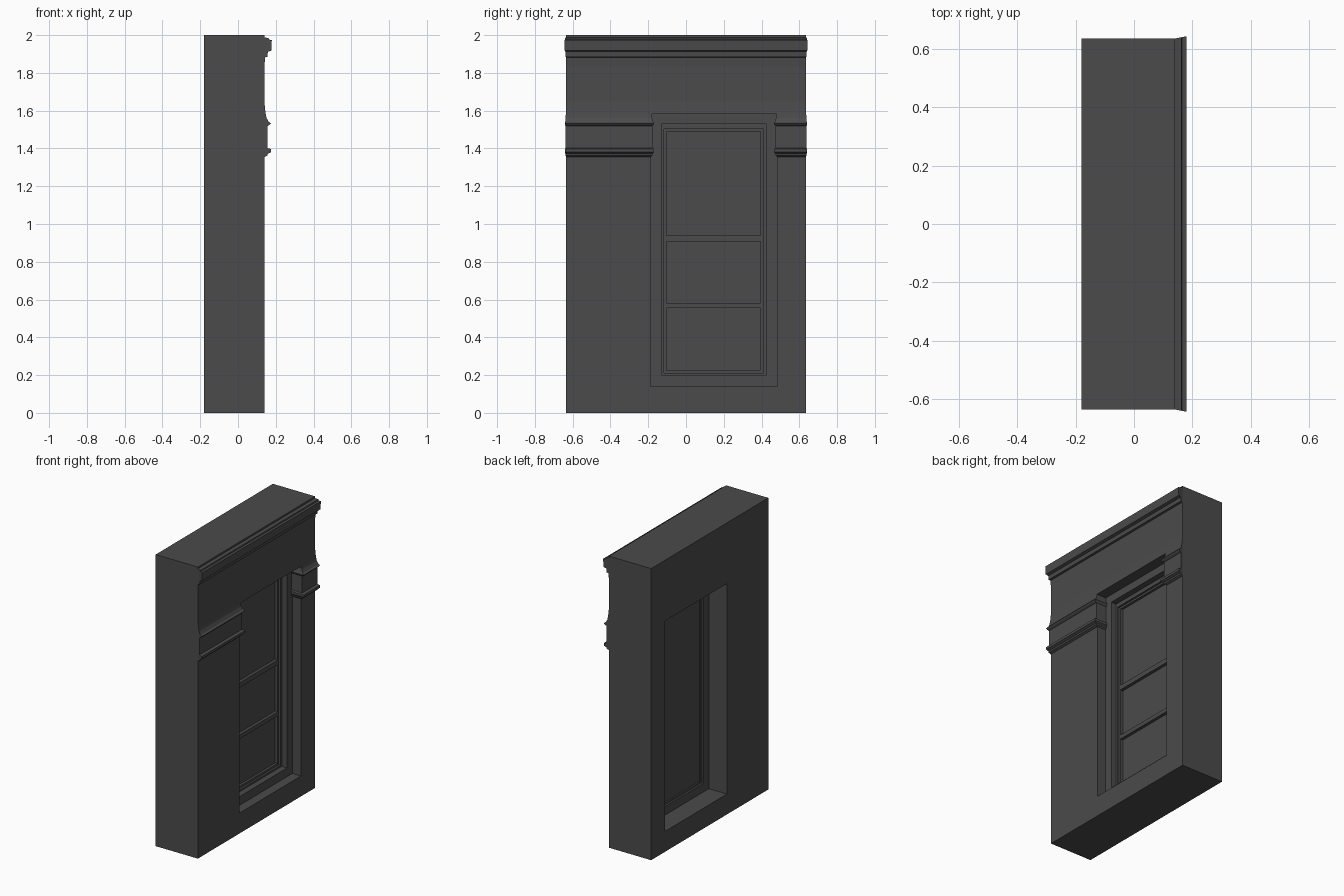
import bpy

if "Cube" in bpy.data.objects:
    bpy.data.objects.remove(bpy.data.objects["Cube"])

# Dark stone colour shared by every part
stone = bpy.data.materials.new("dark_stone")
stone.diffuse_color = (0.07, 0.07, 0.07, 1)
stone.use_nodes = True
stone.node_tree.nodes["Principled BSDF"].inputs["Base Color"].default_value = stone.diffuse_color


def mesh_object(name, verts, faces):
    me = bpy.data.meshes.new(name)
    me.from_pydata(verts, [], faces)
    me.update()
    me.materials.append(stone)
    ob = bpy.data.objects.new(name, me)
    bpy.context.collection.objects.link(ob)
    # consistent outward normals
    bpy.context.view_layer.objects.active = ob
    ob.select_set(True)
    bpy.ops.object.mode_set(mode='EDIT')
    bpy.ops.mesh.select_all(action='SELECT')
    bpy.ops.mesh.normals_make_consistent(inside=False)
    bpy.ops.object.mode_set(mode='OBJECT')
    ob.select_set(False)
    return ob


def box(name, x0, x1, y0, y1, z0, z1):
    verts = [(x, y, z) for x in (x0, x1) for y in (y0, y1) for z in (z0, z1)]
    faces = [(0, 1, 3, 2), (4, 6, 7, 5), (0, 4, 5, 1),
             (2, 3, 7, 6), (0, 2, 6, 4), (1, 5, 7, 3)]
    return mesh_object(name, verts, faces)


def ring(name, outer, inner, x0, x1):
    """Rectangular frame in the yz plane; rectangles are (y0, y1, z0, z1)."""
    verts = []
    for x in (x0, x1):
        for a, b, c, d in (outer, inner):
            verts += [(x, a, c), (x, b, c), (x, b, d), (x, a, d)]
    faces = []
    for i in range(4):
        j = (i + 1) % 4
        faces += [(i, j, 4 + j, 4 + i), (8 + i, 12 + i, 12 + j, 8 + j),
                  (i, 8 + i, 8 + j, j), (4 + i, 4 + j, 12 + j, 12 + i)]
    return mesh_object(name, verts, faces)


def sweep(name, profile, stations):
    """Loft a (projection, z) profile through functions giving (x, y)."""
    n = len(profile)
    verts = [(*s(p), z) for s in stations for p, z in profile]
    faces = [tuple(range(n)), tuple(range((len(stations) - 1) * n, len(stations) * n))]
    for k in range(len(stations) - 1):
        for i in range(n):
            j = (i + 1) % n
            faces.append((k * n + i, k * n + j, (k + 1) * n + j, (k + 1) * n + i))
    return mesh_object(name, verts, faces)


FRONT, BACK, HALF = 0.14, -0.18, 0.635
OPENING = (-0.186, 0.482, 0.14, 1.583)
REVEAL = (-0.13, 0.425, 0.20, 1.53)
STOP = (-0.117, 0.41, 0.212, 1.503)
GLASS = (-0.102, 0.395, 0.227, 1.49)

# Wall with a window opening
ring("wall", (-HALF, HALF, 0, 2), OPENING, BACK, FRONT)

# Stepped window frame, sash and glazing (glazing flush with the sash behind)
ring("window_frame", OPENING, REVEAL, -0.043, 0.075)
ring("window_stop", REVEAL, STOP, -0.03, 0.035)
ring("window_sash", STOP, GLASS, -0.02, 0.022)
box("window_glass", -0.0205, 0.005, GLASS[0], GLASS[1], GLASS[2], GLASS[3])
for name, z0, z1 in (("lower_rail", 0.555, 0.583), ("meeting_rail", 0.907, 0.94)):
    box(name, -0.01, 0.026, GLASS[0], GLASS[1], z0, z1)


def full_width(name, profile):
    sweep(name, profile, [lambda p: (FRONT + p, -HALF - 0.2 * p),
                          lambda p: (FRONT + p, HALF + 0.2 * p)])


# Cornice along the top, and the slight flare of the wall above the window
full_width("cornice", [(0, 1.83), (0.003, 1.882), (0.016, 1.885), (0.018, 1.912),
                       (0.036, 1.918), (0.039, 1.974), (0.024, 1.976), (0.022, 1.984),
                       (0, 1.988)])
full_width("wall_flare", [(0, 1.583), (0.007, 1.583), (0.003, 1.61), (0, 1.65)])

# Capital bands beside the window, each returning into the opening
band = [(0, 1.355), (0.015, 1.362), (0.018, 1.372), (0.034, 1.38), (0.034, 1.397),
        (0.015, 1.402), (0.015, 1.518), (0.026, 1.524), (0.034, 1.533),
        (0.022, 1.541), (0.011, 1.562), (0.007, 1.583), (0, 1.583)]
for name, outer, inner, d in (("left_band", -HALF, OPENING[0], 1),
                              ("right_band", HALF, OPENING[1], -1)):
    sweep(name, band, [lambda p: (FRONT + p, outer - d * 0.2 * p),
                       lambda p: (FRONT + p, inner + d * 0.5 * p),
                       lambda p: (0.075, inner + d * 0.5 * p)])
